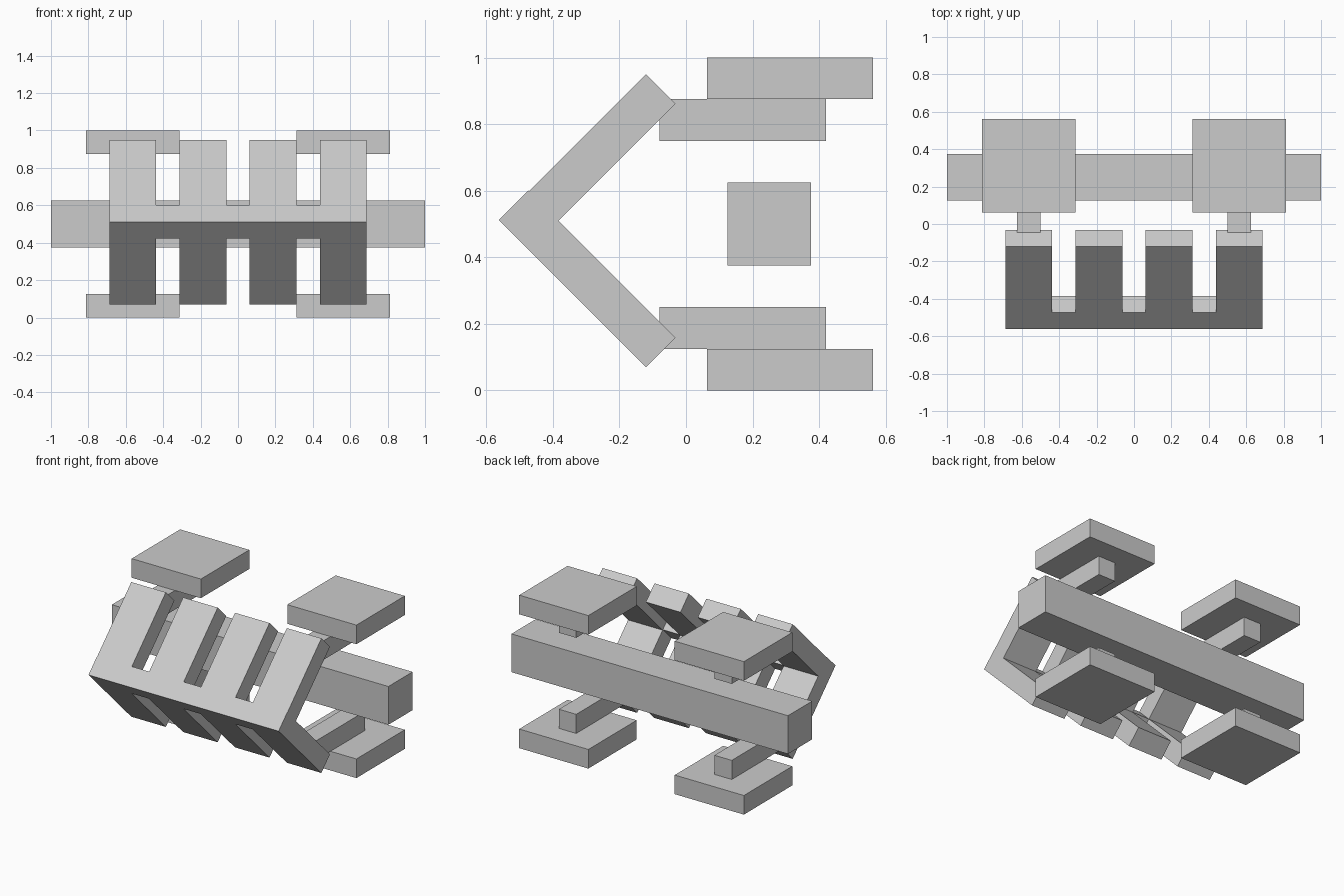
import bpy, bmesh
from math import radians, sqrt
from mathutils import Matrix

if "Cube" in bpy.data.objects:
    bpy.data.objects.remove(bpy.data.objects["Cube"])


def box(name, size, centre, tilt=0):
    """Box of the given size, tilted about the x axis by degrees."""
    mesh = bpy.data.meshes.new(name)
    bm = bmesh.new()
    bmesh.ops.create_cube(bm, size=1, matrix=Matrix.Diagonal((*size, 1)))
    bm.to_mesh(mesh)
    bm.free()
    ob = bpy.data.objects.new(name, mesh)
    ob.location = centre
    ob.rotation_euler.x = radians(tilt)
    bpy.context.collection.objects.link(ob)
    return ob


# Long crossbeam
box("crossbeam", (2, 0.25, 0.25), (0, 0.25, 0.5))

# Four pads with the arms that carry them
for side, s in (("left", -1), ("right", 1)):
    for level, pad_z, arm_z in (("lower", 0.0625, 0.1875), ("upper", 0.9375, 0.8125)):
        box(f"{level}_{side}_pad", (0.5, 0.5, 0.125), (s * 0.5625, 0.3125, pad_z))
        box(f"{level}_{side}_arm", (0.125, 0.5, 0.125), (s * 0.5625, 0.17, arm_z))

# Front spine: square bar standing on its edge
SPINE_Y, SPINE_Z = -0.474, 0.512
box("front_spine", (1.375, 0.125, 0.125), (0, SPINE_Y, SPINE_Z), 45)

# Two rows of slats fanning back from the spine in a V
reach = (0.0625 + 0.25) / sqrt(2)
for i in range(4):
    x = -0.5625 + 0.375 * i
    box(f"upper_slat_{i + 1}", (0.25, 0.5, 0.125),
        (x, SPINE_Y + reach, SPINE_Z + reach - 0.004), 45)
    box(f"lower_slat_{i + 1}", (0.25, 0.5, 0.125),
        (x, SPINE_Y + reach, SPINE_Z - reach), -45)
